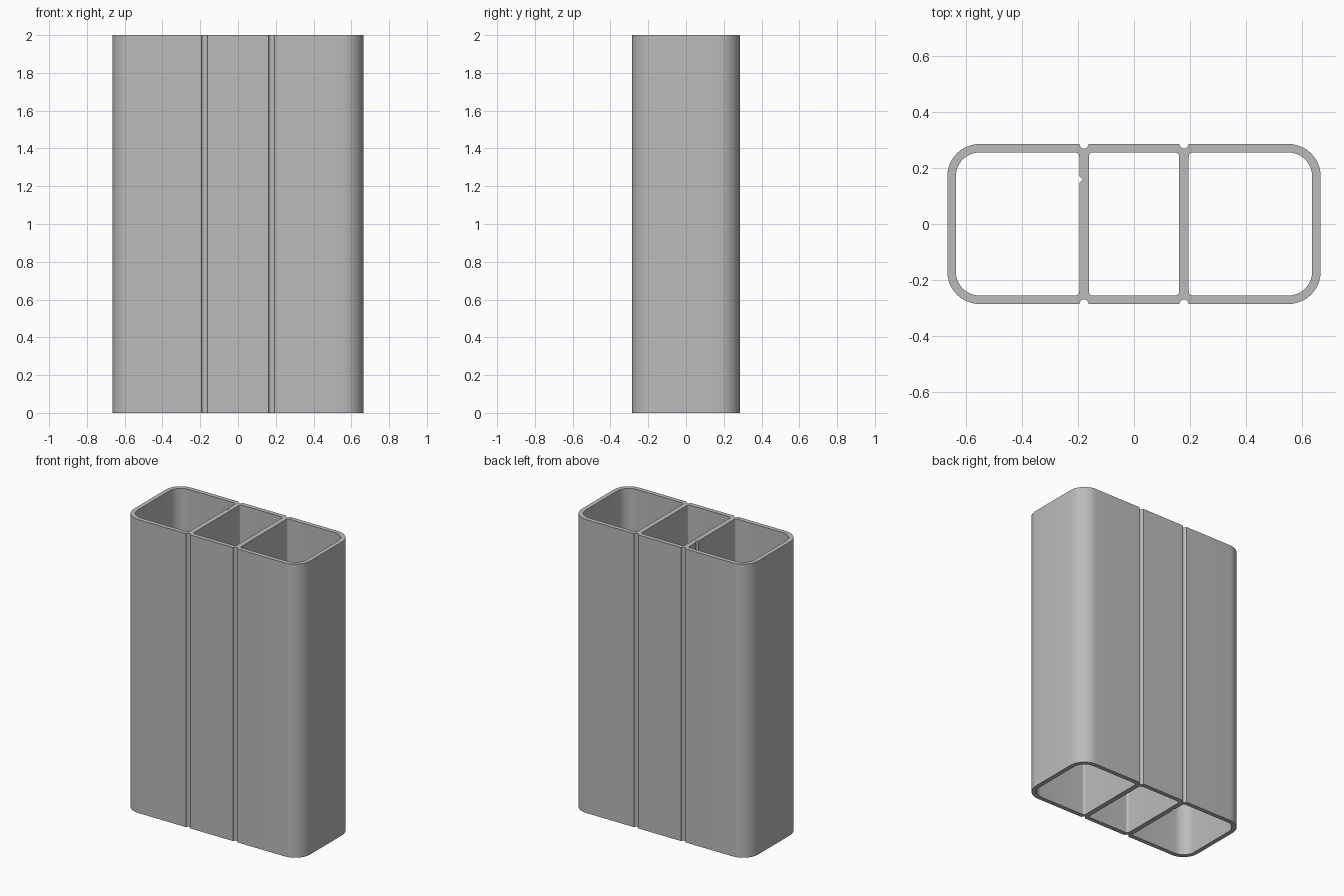
import bpy
from math import sin, cos, pi, radians

if "Cube" in bpy.data.objects:
    bpy.data.objects.remove(bpy.data.objects["Cube"], do_unlink=True)

HEIGHT = 2.0
HALF_X, HALF_Y, WALL = 0.665, 0.285, 0.03
CORNER, FILLET = 0.115, 0.015
DIVIDER, HALF_DIV = 0.178, 0.017
GROOVE = 0.016


def arc(cx, cy, r, start, end, steps):
    """Points along an arc, angles in quarter turns."""
    return [(cx + r * cos((start + (end - start) * i / steps) * pi / 2),
             cy + r * sin((start + (end - start) * i / steps) * pi / 2))
            for i in range(steps + 1)]


def cell(x0, x1, r_left, r_right):
    """Rounded rectangle, counter-clockwise from the right back corner."""
    y = HALF_Y - WALL
    return (arc(x1 - r_right, y - r_right, r_right, 0, 1, 10)
            + arc(x0 + r_left, y - r_left, r_left, 1, 2, 10)
            + arc(x0 + r_left, r_left - y, r_left, 2, 3, 10)
            + arc(x1 - r_right, r_right - y, r_right, 3, 4, 10))


# Outer wall: half outline with two round grooves, then turned for the other half
cx, cy = HALF_X - CORNER, HALF_Y - CORNER
half = arc(cx, cy, CORNER, 0, 1, 12)
for gx in (DIVIDER, -DIVIDER):
    half += arc(gx, HALF_Y, GROOVE, 4, 2, 10)
half += arc(-cx, cy, CORNER, 1, 2, 12)
outer = half + [(-x, -y) for x, y in half]

# Three cells, the right one with a small V notch in its divider
inner_r = CORNER - WALL
edge = DIVIDER + HALF_DIV
end = HALF_X - WALL
right_cell = cell(-end, -edge, inner_r, FILLET)
right_cell = [(-edge, 0.146), (-edge + 0.013, 0.158), (-edge, 0.17)] + right_cell
middle_cell = cell(HALF_DIV - DIVIDER, DIVIDER - HALF_DIV, FILLET, FILLET)
left_cell = cell(edge, end, FILLET, inner_r)

# Filled profile extruded along the height
curve = bpy.data.curves.new("tube_profile", "CURVE")
curve.dimensions = "2D"
curve.fill_mode = "BOTH"
curve.extrude = HEIGHT / 2
for loop in (outer, right_cell, middle_cell, left_cell):
    spline = curve.splines.new("POLY")
    spline.points.add(len(loop) - 1)
    for p, (x, y) in zip(spline.points, loop):
        p.co = (x, y, 0, 1)
    spline.use_cyclic_u = True

tube = bpy.data.objects.new("three_cell_tube", curve)
bpy.context.collection.objects.link(tube)
tube.location.z = HEIGHT / 2
bpy.ops.object.select_all(action="DESELECT")
tube.select_set(True)
bpy.context.view_layer.objects.active = tube
bpy.ops.object.convert(target="MESH")
tube = bpy.context.object
tube.name = "three_cell_tube"

# Weld caps to walls and face everything outwards
bpy.ops.object.mode_set(mode="EDIT")
bpy.ops.mesh.select_all(action="SELECT")
bpy.ops.mesh.remove_doubles(threshold=0.0002)
bpy.ops.mesh.normals_make_consistent(inside=False)
bpy.ops.object.mode_set(mode="OBJECT")
bpy.ops.object.shade_smooth_by_angle(angle=radians(30))

# Plain grey
grey = bpy.data.materials.new("plain_grey")
grey.use_nodes = True
colour = (0.5, 0.5, 0.5, 1)
grey.diffuse_color = colour
grey.node_tree.nodes["Principled BSDF"].inputs["Base Color"].default_value = colour
tube.data.materials.clear()
tube.data.materials.append(grey)
